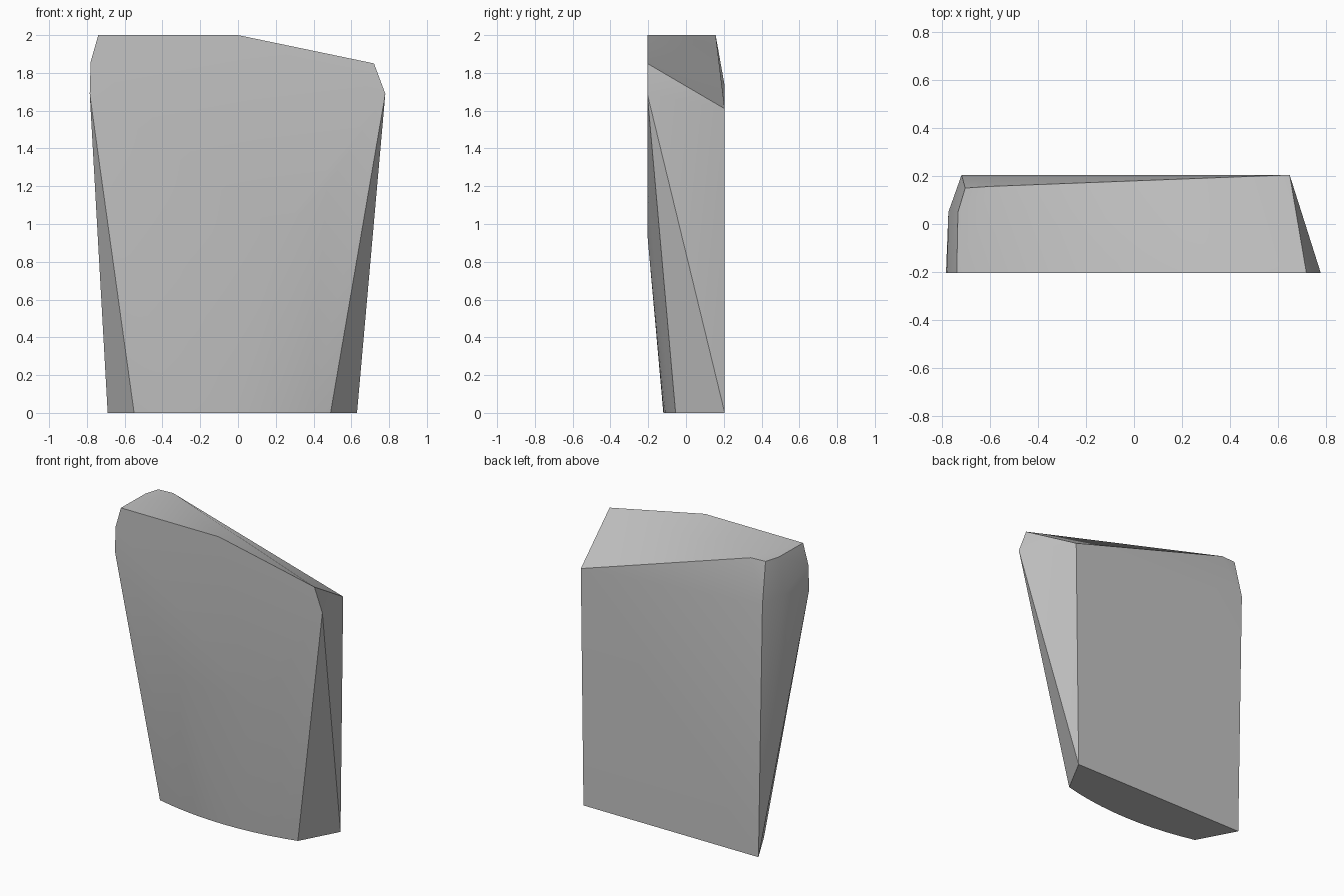
import bpy
import bmesh
import math

cube = bpy.data.objects.get("Cube")
if cube:
    bpy.data.objects.remove(cube, do_unlink=True)

FRONT, BACK = -0.205, 0.205

# Flat front: upper outline, then the lower limit of the flat area
front_outline = [(-0.74, 2), (0, 2), (0.72, 1.85), (0.78, 1.69),
                 (-0.785, 1.69), (-0.78, 1.86),
                 (0.47, 1.2), (0.22, 0.95), (-0.3, 0.95)]
# Flat back
back_outline = [(0.65, 1.61), (0.63, 0), (-0.69, 0), (-0.72, 1.73)]
# Worn top corner on the right side
corner = [(-0.6, 0.157, 2), (-0.705, 0.15, 2), (-0.735, 0.05, 2),
          (-0.775, 0.05, 1.76)]

points = [(x, FRONT, z) for x, z in front_outline]
points += [(x, BACK, z) for x, z in back_outline]
points += corner

# Bowed lower front edge
STEPS = 10
for i in range(STEPS + 1):
    t = 2 * i / STEPS - 1
    points.append((-0.03 + 0.52 * t, -0.12 + 0.065 * t * t, 0))

# Wrap the outlines into one solid slab
bm = bmesh.new()
for p in points:
    bm.verts.new(p)
hull = bmesh.ops.convex_hull(bm, input=bm.verts)
loose = {g for g in hull["geom_interior"] + hull["geom_unused"]
         if isinstance(g, bmesh.types.BMVert)}
bmesh.ops.delete(bm, geom=list(loose), context="VERTS")
bmesh.ops.dissolve_limit(bm, angle_limit=math.radians(0.5),
                         verts=bm.verts, edges=bm.edges)
bmesh.ops.recalc_face_normals(bm, faces=bm.faces)
mesh = bpy.data.meshes.new("stone_slab")
bm.to_mesh(mesh)
bm.free()
slab = bpy.data.objects.new("stone_slab", mesh)
bpy.context.collection.objects.link(slab)

# Plain grey stone
grey = bpy.data.materials.new("stone_grey")
grey.use_nodes = True
colour = (0.55, 0.55, 0.55, 1)
grey.diffuse_color = colour
grey.node_tree.nodes["Principled BSDF"].inputs["Base Color"].default_value = colour
mesh.materials.append(grey)

# Soft facets with crisp main edges
bpy.ops.object.select_all(action="DESELECT")
slab.select_set(True)
bpy.context.view_layer.objects.active = slab
bpy.ops.object.shade_smooth_by_angle(angle=math.radians(30))
